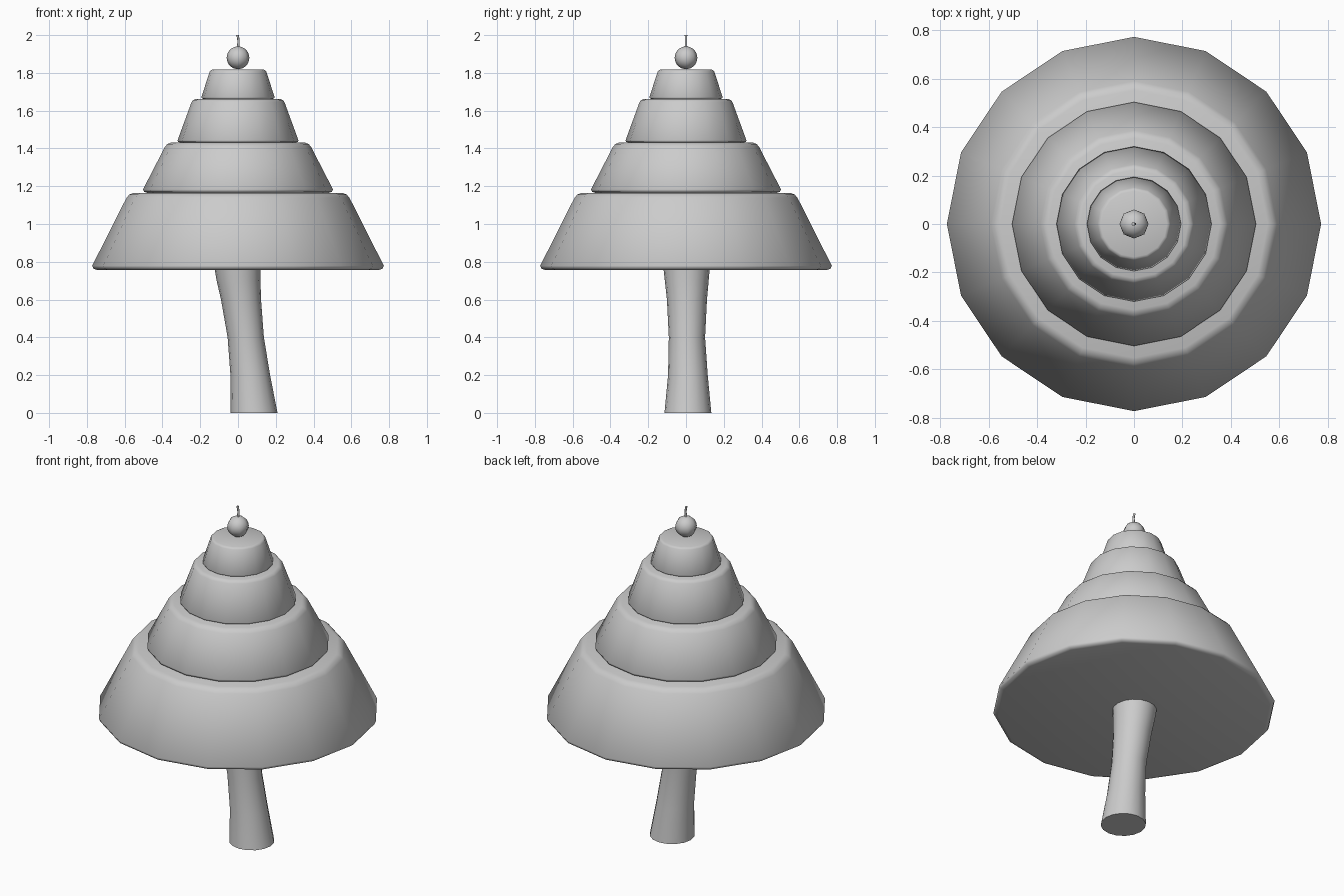
import bpy, bmesh
from math import cos, sin, pi, radians

if "Cube" in bpy.data.objects:
    bpy.data.objects.remove(bpy.data.objects["Cube"])


def loft(name, rings, sides, angle=60):
    """Skin a stack of rings (x, y, z, radius) and cap both ends."""
    bm = bmesh.new()
    loops = []
    for x, y, z, r in rings:
        loops.append([bm.verts.new((x + r * cos(2 * pi * i / sides),
                                    y + r * sin(2 * pi * i / sides), z))
                      for i in range(sides)])
    for a, b in zip(loops, loops[1:]):
        for i in range(sides):
            j = (i + 1) % sides
            bm.faces.new((a[i], a[j], b[j], b[i]))
    bm.faces.new(loops[0][::-1])
    bm.faces.new(loops[-1])
    mesh = bpy.data.meshes.new(name)
    bm.to_mesh(mesh)
    bm.free()
    ob = bpy.data.objects.new(name, mesh)
    bpy.context.collection.objects.link(ob)
    bpy.ops.object.select_all(action='DESELECT')
    ob.select_set(True)
    bpy.context.view_layer.objects.active = ob
    bpy.ops.object.shade_smooth_by_angle(angle=radians(angle))
    return ob


def tier(name, z0, z1, r0, r1, low, high):
    """Tapered foliage tier with softened lower and upper rims."""
    slope = (r0 - r1) / (z1 - z0)
    rim = r1 + slope * high * 0.2
    prof = [(z0, r0 - low * 1.2), (z0 + low * 0.3, r0 - low * 0.3),
            (z0 + low, r0),
            (z1 - high, r1 + slope * high * 0.35),
            (z1 - high * 0.35, rim - high * 0.5),
            (z1, r1 - high * 1.3)]
    loft(name, [(0, 0, z, r) for z, r in prof], 16)


# Foliage tiers
tier("foliage_bottom", 0.757, 1.165, 0.772, 0.586, 0.022, 0.026)
tier("foliage_lower_middle", 1.165, 1.431, 0.503, 0.383, 0.018, 0.022)
tier("foliage_upper_middle", 1.431, 1.662, 0.320, 0.244, 0.012, 0.016)
tier("foliage_top", 1.662, 1.817, 0.194, 0.149, 0.009, 0.010)

# Curved trunk
loft("trunk", [(0.085, 0.01, 0.0, 0.124), (0.065, 0.01, 0.2, 0.105),
               (0.041, 0.005, 0.4, 0.096), (0.016, 0.005, 0.6, 0.106),
               (0.003, 0.004, 0.7, 0.116), (-0.003, 0.003, 0.78, 0.124)], 16)

# Bauble on top
bpy.ops.mesh.primitive_uv_sphere_add(segments=8, ring_count=16, radius=0.06,
                                     location=(0, 0, 1.88))
bpy.context.object.name = "bauble"
bpy.ops.object.shade_smooth()

# Bent wire stem
loft("bauble_stem", [(0, 0, 1.93, 0.007), (0.003, 0, 1.965, 0.006),
                     (0.001, 0, 1.985, 0.006), (-0.003, 0, 2.0, 0.007)], 8)
